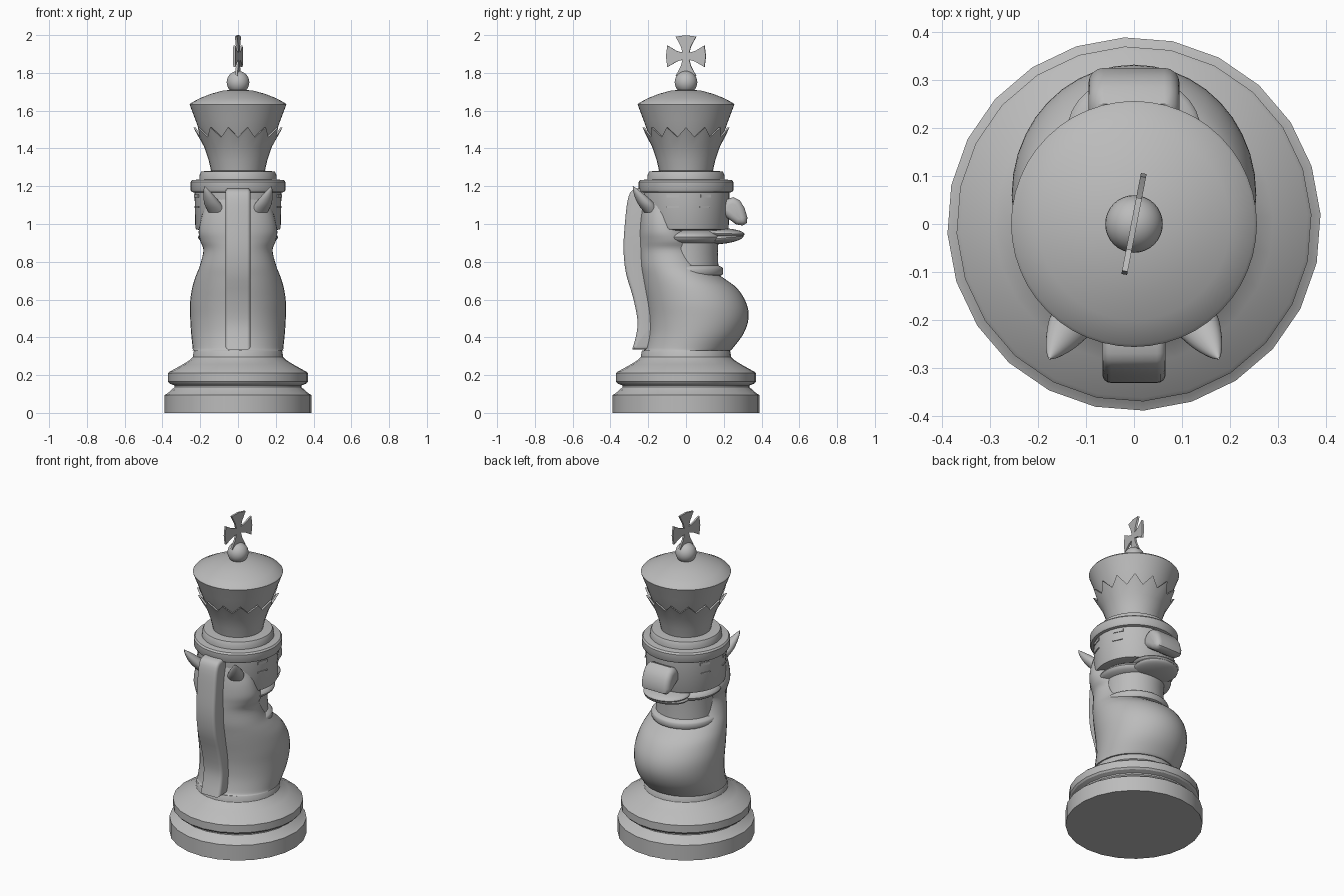
import bpy, bmesh, math
from mathutils import Vector, Matrix

if "Cube" in bpy.data.objects:
    bpy.data.objects.remove(bpy.data.objects["Cube"])

grey = bpy.data.materials.new("stone grey")
grey.diffuse_color = (0.5, 0.5, 0.5, 1)
grey.use_nodes = True
grey.node_tree.nodes["Principled BSDF"].inputs["Base Color"].default_value = grey.diffuse_color


def finish(name, bm, angle=35):
    bmesh.ops.recalc_face_normals(bm, faces=bm.faces[:])
    mesh = bpy.data.meshes.new(name)
    bm.to_mesh(mesh)
    bm.free()
    mesh.materials.append(grey)
    ob = bpy.data.objects.new(name, mesh)
    bpy.context.collection.objects.link(ob)
    bpy.ops.object.select_all(action='DESELECT')
    ob.select_set(True)
    bpy.context.view_layer.objects.active = ob
    bpy.ops.object.shade_smooth_by_angle(angle=math.radians(angle))
    return ob


def loft(name, rings, n=32, turn=0, angle=35):
    """Stack horizontal ellipses (x, y, z, rx, ry) and cap both ends."""
    bm = bmesh.new()
    loops = []
    for x, y, z, rx, ry in rings:
        loops.append([bm.verts.new((x + rx * math.cos(turn + math.tau * i / n),
                                    y + ry * math.sin(turn + math.tau * i / n), z))
                      for i in range(n)])
    for a, b in zip(loops, loops[1:]):
        for i in range(n):
            j = (i + 1) % n
            bm.faces.new((a[i], a[j], b[j], b[i]))
    bm.faces.new(loops[0][::-1])
    bm.faces.new(loops[-1])
    return finish(name, bm, angle)


def lathe(name, profile, n=48, turn=0, angle=35):
    return loft(name, [(0, 0, z, r, r) for r, z in profile], n, turn, angle)


def slab(name, outline, half, bevel=0, seg=4):
    """Extrude a (y, z) outline along x, optionally rounding its rims."""
    bm = bmesh.new()
    face = bm.faces.new([bm.verts.new((-half, y, z)) for y, z in outline])
    ext = bmesh.ops.extrude_face_region(bm, geom=[face])
    bmesh.ops.translate(bm, vec=(2 * half, 0, 0),
                        verts=[v for v in ext['geom'] if isinstance(v, bmesh.types.BMVert)])
    if bevel:
        rim = [e for e in bm.edges if abs(e.verts[0].co.x - e.verts[1].co.x) < 1e-5]
        bmesh.ops.bevel(bm, geom=rim, offset=bevel, segments=seg, profile=0.5, affect='EDGES')
    return finish(name, bm, 40)


def smooth_curve(points, steps=4):
    """Catmull-Rom resampling of tuples of any length."""
    out = []
    last = len(points) - 1
    for i in range(last):
        p = [points[max(0, min(last, i + k))] for k in (-1, 0, 1, 2)]
        for s in range(steps):
            t = s / steps
            out.append(tuple(0.5 * (2 * b + (c - a) * t + (2 * a - 5 * b + 4 * c - d) * t * t
                             + (3 * b - a - 3 * c + d) * t ** 3) for a, b, c, d in zip(*p)))
    return out + [tuple(points[-1])]


def blob(name, centre, size, tilt=0):
    bm = bmesh.new()
    bmesh.ops.create_uvsphere(bm, u_segments=32, v_segments=16, radius=1)
    mat = Matrix.Translation(centre) @ Matrix.Rotation(tilt, 4, 'X') @ Matrix.Diagonal((*size, 1))
    bmesh.ops.transform(bm, matrix=mat, verts=bm.verts[:])
    return finish(name, bm)


# faceted pedestal
lathe("pedestal", [(.389, 0), (.389, .095), (.375, .102), (.337, .136), (.337, .145), (.362, .155),
                   (.37, .165), (.37, .21), (.362, .218), (.29, .258), (.255, .28), (.24, .295),
                   (.235, .325), (.232, .33)], 24, math.radians(3), 25)

# horse body: z, back y, front y, half width
body = [(.33, -.225, .235, .24), (.345, -.215, .25, .24), (.42, -.2, .305, .248), (.5, -.2, .331, .253),
        (.58, -.21, .32, .254), (.66, -.225, .27, .243), (.72, -.235, .19, .225), (.78, -.245, .11, .202),
        (.86, -.25, .07, .183), (.91, -.25, .06, .2), (.96, -.25, .03, .208), (1.03, -.245, 0, .195),
        (1.1, -.235, 0, .175), (1.18, -.215, 0, .16)]
loft("horse_body", [(0, (b + f) / 2, z, w, (f - b) / 2) for z, b, f, w in smooth_curve(body)], 40)

# neck, collar and head drum
lathe("neck", [(.175, .7), (.168, .85), (.175, .95)])
lathe("collar", [(.17, .72), (.192, .73), (.197, .74), (.197, .762), (.192, .77), (.165, .785)])
lathe("head", [(.19, .965), (.222, .972), (.226, .98), (.23, 1.17)])

# jaw, lips and nose
blob("jaw", (0, .005, .93), (.212, .2, .052))
blob("lower_lip", (0, .19, .925), (.135, .115, .03), .1)
blob("upper_lip", (0, .19, .95), (.14, .12, .028), -.03)
nose = [(.19, 1.1), (.215, 1.13), (.25, 1.142), (.285, 1.125), (.31, 1.085), (.325, 1.035),
        (.322, 1.005), (.3, .992), (.265, .998), (.235, 1.02), (.205, 1.04), (.19, 1.04)]
slab("nose", nose, .095, .032)

# mane slab down the back of the neck
outer = smooth_curve([(-.285, .335), (-.262, .42), (-.258, .5), (-.283, .62), (-.318, .74),
                      (-.331, .87), (-.322, 1.02), (-.308, 1.13), (-.285, 1.178), (-.24, 1.19)], 3)
inner = [(-.19, 1.17), (-.18, 1.05), (-.19, .8), (-.18, .6), (-.175, .45), (-.18, .335)]
slab("mane", outer + inner, .066, .018)

# curved ears and eye plates on both sides
ear = smooth_curve([(.105, -.18, 1.06, .05, .04), (.13, -.205, 1.1, .046, .045),
                    (.15, -.235, 1.14, .033, .035), (.166, -.262, 1.175, .017, .018),
                    (.176, -.28, 1.2, .002, .002)])
for side, tag in ((-1, "left"), (1, "right")):
    loft(tag + "_ear", [(side * x, y, z, rx, ry) for x, y, z, rx, ry in ear], 20)
    for k, (y, z, w, h) in enumerate(((-.07, 1.148, .034, .009), (.105, 1.148, .03, .009),
                                      (-.07, 1.09, .034, .003), (.1, 1.09, .03, .003))):
        bm = bmesh.new()
        bmesh.ops.create_cube(bm, size=1)
        spin = math.asin(y / .23)
        place = (Matrix.Scale(side, 4, (1, 0, 0)) @ Matrix.Rotation(spin, 4, 'Z')
                 @ Matrix.Translation((.2285, 0, z)) @ Matrix.Diagonal((.008, 2 * w, 2 * h, 1)))
        bmesh.ops.transform(bm, matrix=place, verts=bm.verts[:])
        finish(f"{tag}_eye_plate_{k}", bm)

# stepped brim and crown cup
lathe("brim", [(.225, 1.165), (.245, 1.17), (.251, 1.18), (.251, 1.222), (.243, 1.232), (.205, 1.236),
               (.203, 1.262), (.195, 1.278), (.145, 1.282)])
lathe("crown_cup", [(.14, 1.275), (.15, 1.34), (.172, 1.42), (.2, 1.48), (.225, 1.55), (.256, 1.632),
                    (.25, 1.64), (.2, 1.667), (.14, 1.69), (.08, 1.706), (.02, 1.712)])

# flared band with upward points round the cup
bm = bmesh.new()
points = 14
rows = []
for i in range(points * 2):
    a = math.pi * i / points
    r, z = ((.237, 1.512), (.206, 1.46))[i % 2]
    rows.append([bm.verts.new((q * math.cos(a), q * math.sin(a), h)) for q, h in
                 ((.142, 1.28), (.156, 1.34), (.18, 1.41), (r, z), (r - .012, z), (.165, 1.41))])
for i, a in enumerate(rows):
    b = rows[(i + 1) % len(rows)]
    for k in range(5):
        bm.faces.new((a[k], b[k], b[k + 1], a[k + 1]))
finish("crown_points", bm)

# finial ball and flared cross
blob("finial_ball", (0, 0, 1.75), (.06, .06, .06))
arm = [(.018, -.018), (.05, -.027), (.1, -.055), (.107, 0), (.1, .055), (.05, .027)]
outline = []
for k in range(4):
    c, s = ((1, 0), (0, 1), (-1, 0), (0, -1))[k]
    outline += [(c * u - s * v, 1.888 + (s * u + c * v) * 1.04) for u, v in arm]
cross = slab("cross", outline, .006)
cross.data.transform(Matrix.Rotation(math.radians(-11), 4, 'Z'))
